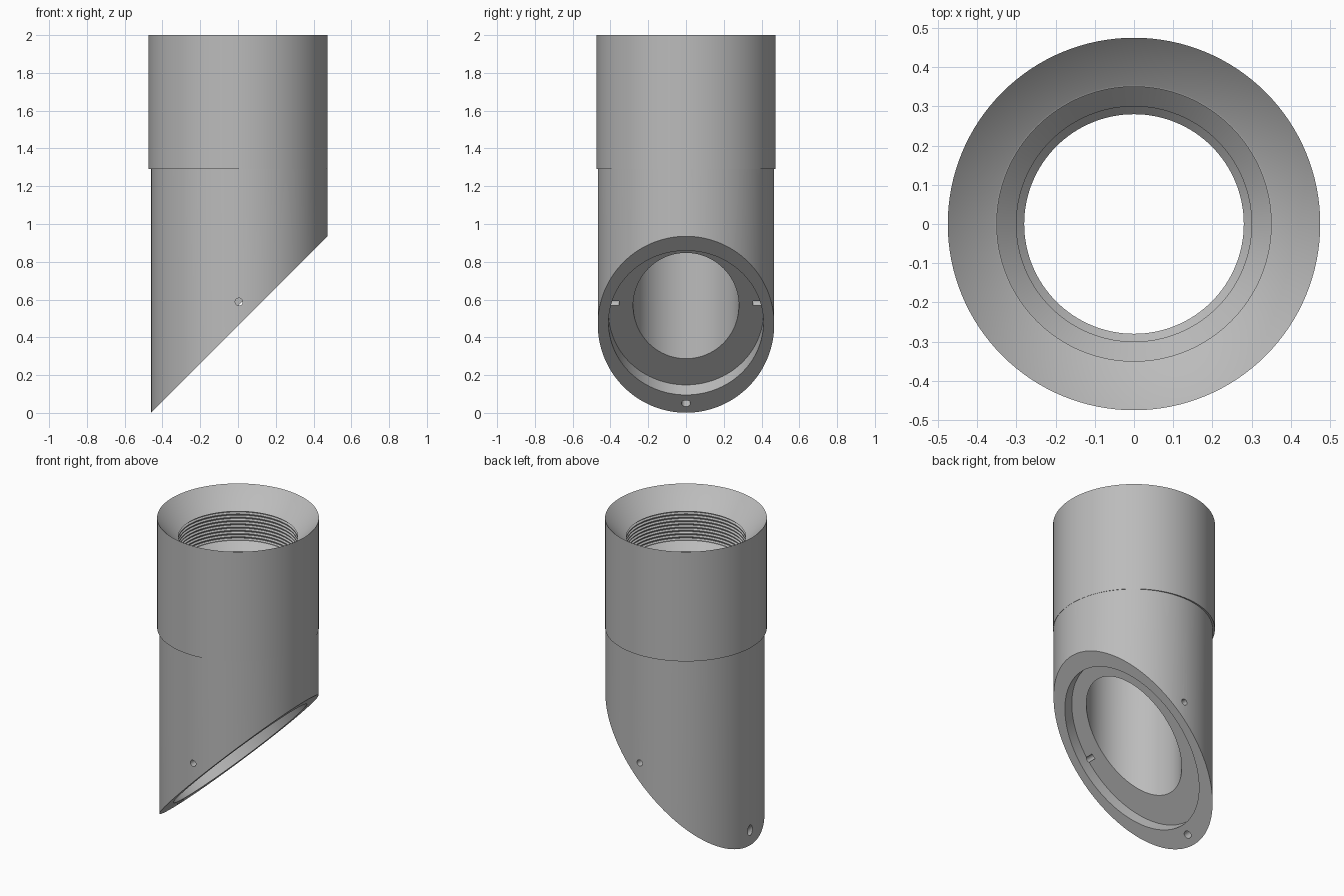
import bpy, bmesh, math
from mathutils import Matrix, Vector

if "Cube" in bpy.data.objects:
    bpy.data.objects.remove(bpy.data.objects["Cube"])

SEG = 128
CUT = 0.461                                   # slanted end lies on z = x + CUT
NORMAL = Vector((-1, 0, 1)).normalized()      # points into the tube from the slanted end

grey = bpy.data.materials.new("grey metal")
grey.diffuse_color = (0.5, 0.5, 0.5, 1)
grey.use_nodes = True
grey.node_tree.nodes["Principled BSDF"].inputs["Base Color"].default_value = grey.diffuse_color


def finish(name, bm):
    bmesh.ops.recalc_face_normals(bm, faces=bm.faces)
    me = bpy.data.meshes.new(name)
    bm.to_mesh(me)
    bm.free()
    me.materials.append(grey)
    ob = bpy.data.objects.new(name, me)
    bpy.context.collection.objects.link(ob)
    return ob


def lathe(name, profile, cx=0.0):
    """Closed solid of revolution from (radius, z) points, capped at both ends."""
    bm = bmesh.new()
    rings = [[bm.verts.new((cx + r * math.cos(2 * math.pi * i / SEG),
                            r * math.sin(2 * math.pi * i / SEG), z))
              for i in range(SEG)] for r, z in profile]
    for a, b in zip(rings, rings[1:]):
        for i in range(SEG):
            j = (i + 1) % SEG
            bm.faces.new((a[i], a[j], b[j], b[i]))
    bm.faces.new(rings[0])
    bm.faces.new(rings[-1])
    return finish(name, bm)


def rod(name, centre, axis, length, rx, ry, seg=24):
    """Elliptical rod centred on a point and running along an axis."""
    bm = bmesh.new()
    z = Vector(axis).normalized()
    y = Vector((0, 1, 0)) if abs(z.y) < 0.5 else Vector((0, 0, 1))
    x = y.cross(z)
    m = Matrix((x, y, z)).transposed().to_4x4()
    m.translation = centre
    bmesh.ops.create_cone(bm, cap_ends=True, segments=seg, radius1=1, radius2=1, depth=length,
                          matrix=m @ Matrix.Diagonal((rx, ry, 1, 1)))
    return finish(name, bm)


def boolean(target, tool, operation):
    mod = target.modifiers.new(tool.name, 'BOOLEAN')
    mod.operation, mod.object, mod.solver = operation, tool, 'EXACT'
    bpy.context.view_layer.objects.active = target
    bpy.ops.object.modifier_apply(modifier=mod.name)
    bpy.data.objects.remove(tool)


# Outer body: slightly off-centre lower tube and wider collar
body = lathe("angled_tube", [(0.467, -0.3), (0.467, 1.5)], cx=0.007)
boolean(body, lathe("collar", [(0.475, 1.29), (0.475, 2.0)]), 'UNION')

# Bore: plain hole, small steps, threaded socket and flared mouth
bore = [(0.28, -0.6), (0.28, 1.60), (0.30, 1.62), (0.30, 1.64), (0.35, 1.69)]
THREADS = 9
pitch = 0.19 / THREADS
for k in range(THREADS):
    z = 1.69 + k * pitch
    bore += [(0.35, z + 0.15 * pitch), (0.36, z + 0.45 * pitch),
             (0.36, z + 0.6 * pitch), (0.35, z + 0.9 * pitch)]
bore += [(0.355, 1.88), (0.475, 2.0), (0.485, 2.01)]
boolean(body, lathe("bore", bore), 'DIFFERENCE')

# Slanted end
boolean(body, rod("slant_cutter", Vector((0, 0, CUT)) - NORMAL, NORMAL, 2, 3, 3), 'DIFFERENCE')

# Elliptical recess sunk square into the slanted face
boolean(body, rod("recess", (0.016, 0, 0.016 + CUT), NORMAL, 0.15, 0.54, 0.41, SEG), 'DIFFERENCE')

# Side pin holes
for s in (-1, 1):
    boolean(body, rod("pin_hole", (0.005, s * 0.455, 0.588), (0, 1, 0), 0.2, 0.02, 0.02), 'DIFFERENCE')

# Screw hole near the tip, square to the slanted face
boolean(body, rod("screw_hole", (-0.411, 0, 0.05), NORMAL, 0.4, 0.024, 0.024), 'DIFFERENCE')

bpy.ops.object.select_all(action='DESELECT')
body.select_set(True)
bpy.context.view_layer.objects.active = body
bpy.ops.object.shade_smooth_by_angle(angle=math.radians(25))
